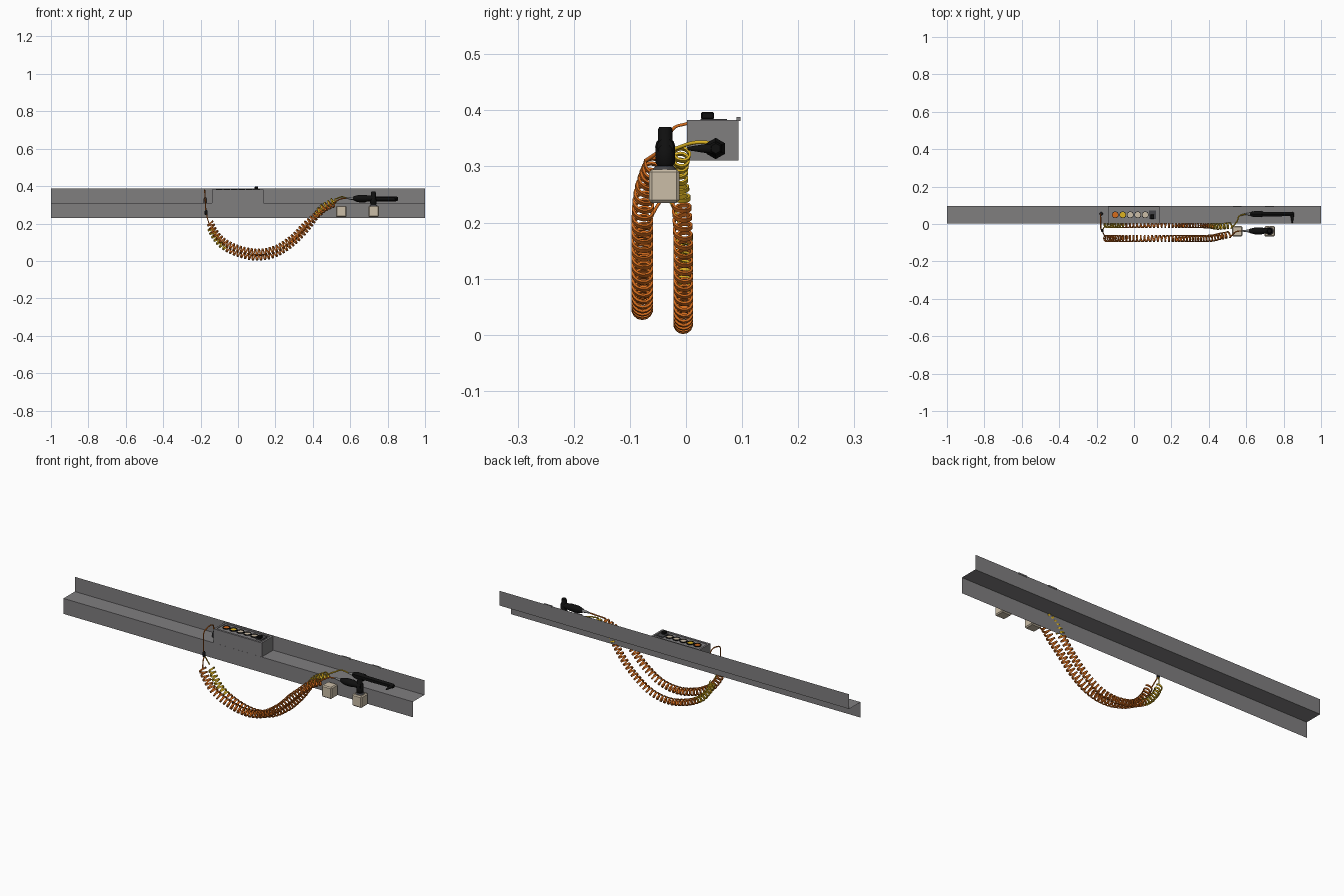
import bpy, bmesh, math
from mathutils import Vector

if "Cube" in bpy.data.objects:
    bpy.data.objects.remove(bpy.data.objects["Cube"])

def mat(name, r, g, b):
    m = bpy.data.materials.new(name)
    m.diffuse_color = (r, g, b, 1)
    m.use_nodes = True
    m.node_tree.nodes["Principled BSDF"].inputs["Base Color"].default_value = m.diffuse_color
    return m

GREY = mat("rail grey", 0.215, 0.21, 0.213)
DARK = mat("panel dark grey", 0.06, 0.06, 0.065)
BEIGE = mat("holder beige", 0.60, 0.515, 0.39)
BLACK = mat("instrument black", 0.005, 0.005, 0.005)
ORANGE = mat("cord orange", 0.66, 0.15, 0.012)
YELLOW = mat("cord yellow", 0.72, 0.45, 0.015)
STEEL = mat("tail grey", 0.22, 0.22, 0.22)

def finish(name, bm, mats, smooth=False):
    bmesh.ops.recalc_face_normals(bm, faces=bm.faces)
    me = bpy.data.meshes.new(name)
    bm.to_mesh(me)
    bm.free()
    for m in mats:
        me.materials.append(m)
    ob = bpy.data.objects.new(name, me)
    bpy.context.collection.objects.link(ob)
    if smooth:
        bpy.ops.object.select_all(action='DESELECT')
        ob.select_set(True)
        bpy.context.view_layer.objects.active = ob
        bpy.ops.object.shade_smooth_by_angle(angle=math.radians(35))
    return ob

def box(name, lo, hi, material, bevel=0):
    bm = bmesh.new()
    bmesh.ops.create_cube(bm, size=1)
    for v in bm.verts:
        v.co = [(a + b) / 2 + c * (b - a) for a, b, c in zip(lo, hi, v.co)]
    if bevel:
        bmesh.ops.bevel(bm, geom=bm.edges[:], offset=bevel, segments=1, affect='EDGES')
    return finish(name, bm, [material])

def skin(bm, rings, colour=lambda i: 0):
    """Join equal rings of vertices into a closed tube."""
    n = len(rings[0])
    for k, (a, b) in enumerate(zip(rings, rings[1:])):
        for i in range(n):
            j = (i + 1) % n
            bm.faces.new((a[i], a[j], b[j], b[i])).material_index = colour(k)
    bm.faces.new(rings[0]).material_index = colour(0)
    bm.faces.new(rings[-1]).material_index = colour(len(rings) - 1)

def lathe(name, profile, origin, axis, material, sides=12):
    """Rings of (distance along axis, radius), capped at both ends."""
    bm = bmesh.new()
    rot = Vector((0, 0, 1)).rotation_difference(Vector(axis)).to_matrix()
    skin(bm, [[bm.verts.new(Vector(origin) + rot @ Vector(
        (r * math.cos(2 * math.pi * i / sides), r * math.sin(2 * math.pi * i / sides), d)))
        for i in range(sides)] for d, r in profile])
    return finish(name, bm, [material], sides > 8)

def spline_points(pts, steps=24):
    """Catmull-Rom path through the given points."""
    p = [Vector(q) for q in pts]
    p = [2 * p[0] - p[1]] + p + [2 * p[-1] - p[-2]]
    out = []
    for i in range(1, len(p) - 2):
        a, b, c, d = p[i - 1:i + 3]
        for s in range(steps):
            t = s / steps
            out.append(0.5 * (2 * b + (c - a) * t + (2 * a - 5 * b + 4 * c - d) * t * t
                              + (3 * b - a - 3 * c + d) * t ** 3))
    return out + [p[-2]]

def wire(name, pts, radius, material):
    """Round wire through smooth points."""
    cu = bpy.data.curves.new(name, 'CURVE')
    cu.dimensions = '3D'
    cu.bevel_depth = radius
    cu.bevel_resolution = 1
    cu.use_fill_caps = True
    cu.materials.append(material)
    path = spline_points(pts, 6)
    sp = cu.splines.new('POLY')
    sp.points.add(len(path) - 1)
    for q, co in zip(sp.points, path):
        q.co = (*co, 1)
    ob = bpy.data.objects.new(name, cu)
    bpy.context.collection.objects.link(ob)
    bpy.ops.object.select_all(action='DESELECT')
    ob.select_set(True)
    bpy.context.view_layer.objects.active = ob
    bpy.ops.object.convert(target='MESH')

def coil(name, pts, radius, mats, yellow_ends=0, pitch=0.0205, per_turn=14):
    """Flat ribbon wound around a path; returns its last point."""
    path = spline_points(pts)
    bm = bmesh.new()
    rings, angle, carry, step = [], 0, 0, pitch / per_turn
    for a, b in zip(path, path[1:]):
        seg = b - a
        t = seg.normalized()
        n = t.cross(Vector((0, 1, 0))).normalized()
        w = n.cross(t)
        while carry < seg.length:
            r = math.cos(angle) * n + math.sin(angle) * w
            c = a + t * carry + radius * r
            rings.append([bm.verts.new(c + r * u + t * v) for u, v in (
                (0.0022, -0.004), (0.0022, 0.004), (-0.0022, 0.004), (-0.0022, -0.004))])
            angle += 2 * math.pi / per_turn
            carry += step
        carry -= seg.length
    n_r = len(rings)
    skin(bm, rings, lambda k: int(not yellow_ends < k / n_r < 1 - yellow_ends) if yellow_ends else 0)
    finish(name, bm, mats, True)
    return c

# Z-shaped sheet rail
bm = bmesh.new()
rows = [[bm.verts.new((x, y, z)) for x in (-1, 1)]
        for y, z in ((0.002, 0.23), (0.002, 0.31), (0.095, 0.31), (0.095, 0.386))]
for a, b in zip(rows, rows[1:]):
    bm.faces.new((a[0], a[1], b[1], b[0]))
finish("wall_rail", bm, [GREY])

# Control box with raised rim and recessed sockets in black rings
box("control_box", (-0.14, 0.0015, 0.3105), (0.135, 0.094, 0.38), GREY)
box("control_rim_front", (-0.14, 0.0015, 0.38), (0.135, 0.012, 0.383), GREY)
box("control_rim_back", (-0.14, 0.084, 0.38), (0.135, 0.094, 0.383), GREY)
for s, x in (("left", -0.14), ("right", 0.125)):
    box("control_rim_" + s, (x, 0.012, 0.38), (x + 0.01, 0.084, 0.383), GREY)
for i, m in enumerate((ORANGE, YELLOW, BEIGE, BEIGE, BEIGE)):
    at = Vector((-0.1 + 0.04 * i, 0.049, 0.379))
    lathe(f"socket_ring_{i + 1}", [(0, 0.018), (0.006, 0.018), (0.006, 0.0155), (0.002, 0.0155)],
          at, (0, 0, 1), BLACK, 16)
    lathe(f"socket_{i + 1}", [(0.0015, 0.0153), (0.0035, 0.0153)], at, (0, 0, 1), m, 16)
box("switch_base", (0.081, 0.026, 0.379), (0.117, 0.073, 0.3845), DARK)
box("switch_rocker", (0.088, 0.027, 0.384), (0.108, 0.05, 0.397), BLACK, 0.002)

# Instrument holders and rail clips
for i, x in enumerate((0.552, 0.725)):
    box(f"holder_{i + 1}", (x - 0.028, -0.066, 0.235), (x + 0.028, -0.012, 0.295), BEIGE, 0.005)
    box(f"rail_clip_{i + 1}", (x - 0.024, 0.09, 0.381), (x + 0.024, 0.097, 0.388), GREY)
lathe("holder_neck", [(0, 0.022), (0.007, 0.016)], (0.725, -0.038, 0.294), (0, 0, 1), DARK, 16)

# Front instrument: horizontal handle and upright head
lathe("front_tail", [(0, 0.003), (0.04, 0.008)], (0.575, -0.037, 0.335), (1, 0, 0), STEEL)
lathe("front_handle", [(0, 0.009), (0.01, 0.013), (0.03, 0.018), (0.07, 0.018), (0.08, 0.015),
                       (0.12, 0.015)], (0.615, -0.037, 0.335), (1, 0, 0), BLACK)
lathe("front_head", [(0, 0.013), (0.006, 0.017), (0.032, 0.017), (0.038, 0.013), (0.066, 0.013),
                     (0.07, 0.011)], (0.724, -0.037, 0.3), (0, 0, 1), BLACK)

# Back instrument: long handle lying on the shelf with a side spout
lathe("back_tail", [(0, 0.003), (0.03, 0.008)], (0.59, 0.053, 0.332), (1, 0, 0), STEEL)
lathe("back_handle", [(0, 0.009), (0.015, 0.016), (0.03, 0.019), (0.06, 0.019), (0.07, 0.014),
                      (0.225, 0.013), (0.235, 0.009)], (0.62, 0.053, 0.332), (1, 0, 0), BLACK, 6)
lathe("back_spout", [(0, 0.009), (0.018, 0.008), (0.05, 0.003)], (0.846, 0.053, 0.332),
      (0, -1, 0), BLACK)

# Feed cord, splitter and its two leads
lathe("cord_plug", [(0, 0.009), (0.02, 0.009), (0.03, 0.005)], (-0.175, 0.055, 0.311),
      (0, 0, 1), DARK)
wire("feed_cord", [(-0.175, 0.055, 0.335), (-0.178, 0.052, 0.37), (-0.178, 0.03, 0.38),
                   (-0.178, 0, 0.376), (-0.177, -0.028, 0.358), (-0.172, -0.035, 0.27)], 0.003, ORANGE)
for s, y, m in (("front", -0.067, ORANGE), ("back", -0.012, YELLOW)):
    wire(s + "_lead", [(-0.168, -0.035, 0.25), (-0.164, (y - 0.035) / 2, 0.23), (-0.155, y, 0.2)],
         0.003, m)
lathe("cord_splitter", [(0, 0.006), (0.004, 0.008), (0.02, 0.008), (0.026, 0.004)],
      (-0.17, -0.035, 0.246), (0, 0, 1), BLACK)

# Sagging coiled cords with straight ends into the instruments
sag = [(-0.15, 0.19), (-0.125, 0.14), (-0.08, 0.09), (0, 0.05), (0.1, 0.03), (0.2, 0.048),
       (0.29, 0.105), (0.36, 0.175)]
end = coil("front_coiled_cord", [(x, -0.078, z + 0.016) for x, z in sag] + [
    (0.42, -0.075, 0.245), (0.46, -0.066, 0.28), (0.51, -0.056, 0.305)], 0.0175, [ORANGE])
wire("front_cord_end", [end, (0.545, -0.042, 0.33), (0.58, -0.037, 0.335)], 0.0035, ORANGE)
end = coil("back_coiled_cord", [(x, -0.005, z - 0.011) for x, z in sag] + [
    (0.41, -0.008, 0.23), (0.45, -0.014, 0.285), (0.52, -0.008, 0.327)], 0.0155,
    [ORANGE, YELLOW], 0.17)
wire("back_cord_end", [end, (0.55, 0.012, 0.342), (0.562, 0.042, 0.342), (0.595, 0.053, 0.332)],
     0.0035, YELLOW)
